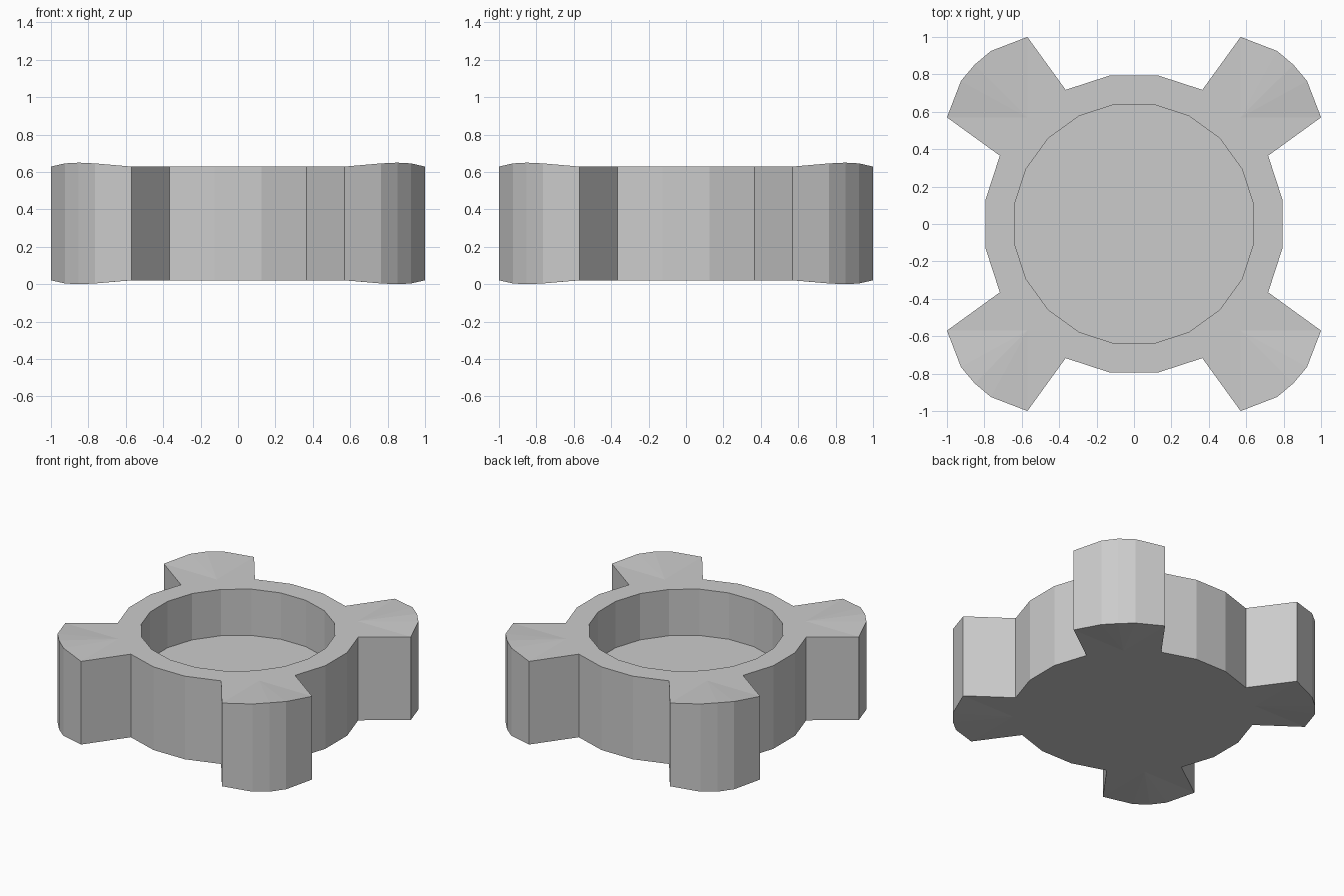
import bpy, bmesh
from math import sin, cos, radians

if "Cube" in bpy.data.objects:
    bpy.data.objects.remove(bpy.data.objects["Cube"])

R_BODY, R_BORE = 0.805, 0.648
Z_BOT, Z_TOP, Z_FLOOR = 0.021, 0.629, 0.29
SIDES = 20
# outer arc of one lug: x, y, crown height
LUG = [(1.0, 0.57, 0), (0.925, 0.765, 0.017), (0.852, 0.852, 0.021),
       (0.765, 0.925, 0.017), (0.57, 1.0, 0)]

bm = bmesh.new()


def ring(r, z):
    return [bm.verts.new((r * cos(radians(9 + 18 * i)), r * sin(radians(9 + 18 * i)), z))
            for i in range(SIDES)]


def lug_arc(q, z, sign):
    c, s = round(cos(radians(90 * q))), round(sin(radians(90 * q)))
    return [bm.verts.new((x * c - y * s, x * s + y * c, z + sign * h)) for x, y, h in LUG]


def wall(low, high):
    for i in range(len(low) - 1):
        bm.faces.new((low[i], low[i + 1], high[i + 1], high[i]))


# body: solid base, flat rim, blind bore
bottom, top = ring(R_BODY, Z_BOT), ring(R_BODY, Z_TOP)
rim, floor = ring(R_BORE, Z_TOP), ring(R_BORE, Z_FLOOR)
bm.faces.new(bottom[::-1])
bm.faces.new(floor)
wall(top + top[:1], rim + rim[:1])
wall(rim + rim[:1], floor + floor[:1])

# four crowned lugs, each replacing two of the body's sides
for q in range(4):
    a = 5 * q + 1
    low = [bottom[a]] + lug_arc(q, Z_BOT, -1) + [bottom[a + 2]]
    high = [top[a]] + lug_arc(q, Z_TOP, 1) + [top[a + 2]]
    wall(low, high)
    for i in range(len(low) - 1):
        bm.faces.new((top[a + 1], high[i], high[i + 1]))
        bm.faces.new((bottom[a + 1], low[i + 1], low[i]))
    # body wall between this lug and the next
    span = [(a + 2 + k) % SIDES for k in range(4)]
    wall([bottom[i] for i in span], [top[i] for i in span])

bmesh.ops.recalc_face_normals(bm, faces=bm.faces)
mesh = bpy.data.meshes.new("lugged_cap")
bm.to_mesh(mesh)
bm.free()
bpy.context.collection.objects.link(bpy.data.objects.new("lugged_cap", mesh))
